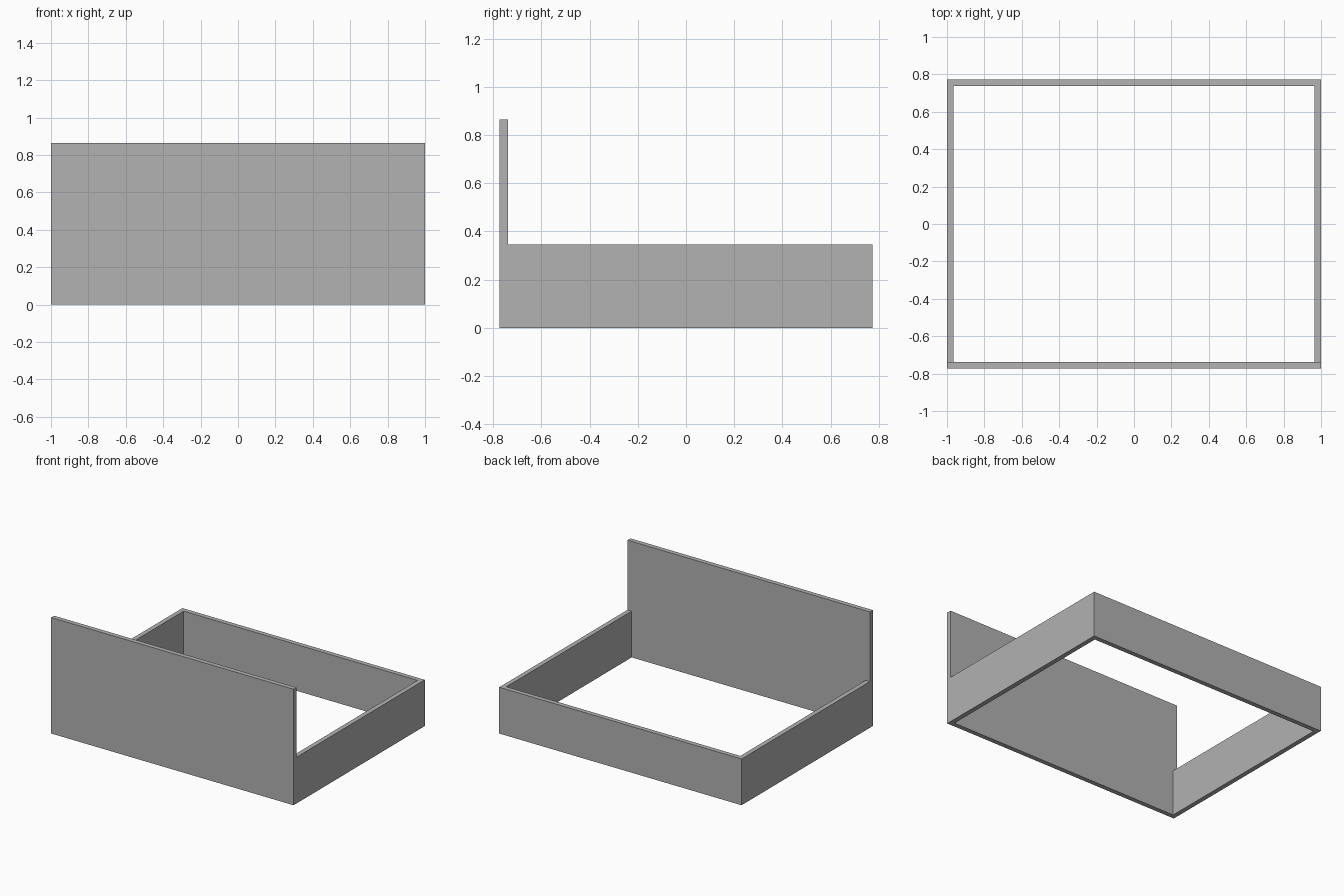
import bpy
import bmesh

cube = bpy.data.objects.get("Cube")
if cube:
    bpy.data.objects.remove(cube, do_unlink=True)

HALF_X, HALF_Y = 1.0, 0.773
THICK = 0.035
RAIL_HEIGHT, BOARD_HEIGHT = 0.345, 0.865

# Single plain grey finish
grey = bpy.data.materials.new("plain_grey")
grey.use_nodes = True
colour = (0.445, 0.445, 0.445, 1)
grey.diffuse_color = colour
grey.node_tree.nodes["Principled BSDF"].inputs["Base Color"].default_value = colour


def extrude_outline(name, outline, height):
    """Raise a flat floor outline into an upright solid."""
    bm = bmesh.new()
    face = bm.faces.new([bm.verts.new((x, y, 0)) for x, y in outline])
    top = bmesh.ops.extrude_face_region(bm, geom=[face], use_keep_orig=True)
    verts = [v for v in top["geom"] if isinstance(v, bmesh.types.BMVert)]
    bmesh.ops.translate(bm, verts=verts, vec=(0, 0, height))
    bmesh.ops.recalc_face_normals(bm, faces=bm.faces[:])
    mesh = bpy.data.meshes.new(name)
    bm.to_mesh(mesh)
    bm.free()
    mesh.materials.append(grey)
    obj = bpy.data.objects.new(name, mesh)
    bpy.context.collection.objects.link(obj)
    return obj


inner_x, inner_y = HALF_X - THICK, HALF_Y - THICK

# Tall board across the front
extrude_outline("headboard", [(-HALF_X, -HALF_Y), (HALF_X, -HALF_Y),
                              (HALF_X, -inner_y), (-HALF_X, -inner_y)], BOARD_HEIGHT)

# Low U-shaped frame: two side rails joined by the back rail
right_half = [(HALF_X, HALF_Y), (HALF_X, -inner_y), (inner_x, -inner_y), (inner_x, inner_y)]
left_half = [(-x, y) for x, y in reversed(right_half)]
extrude_outline("bed_frame", right_half + left_half, RAIL_HEIGHT)
